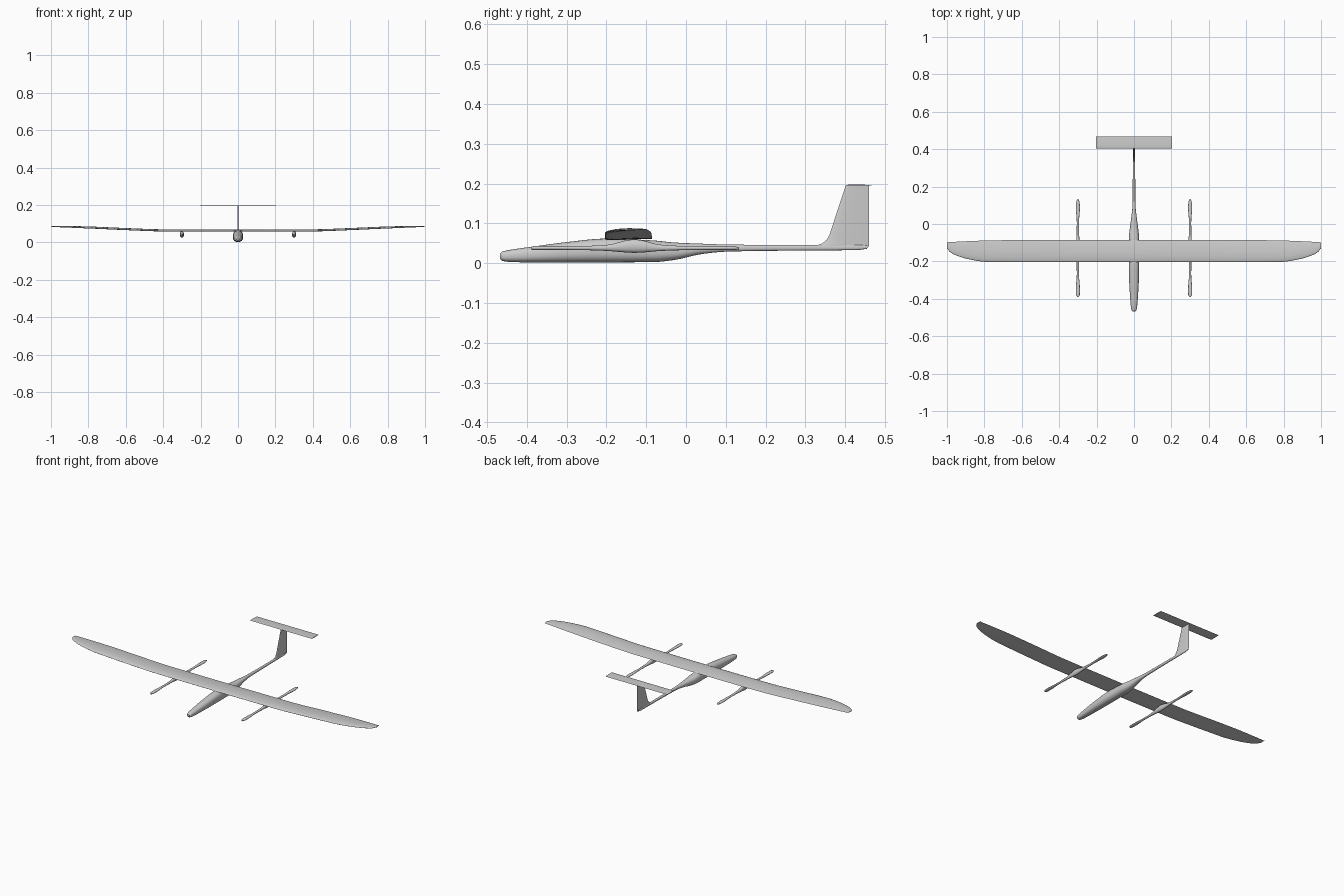
import bpy, math

cube = bpy.data.objects.get("Cube")
if cube:
    bpy.data.objects.remove(cube, do_unlink=True)

grey = bpy.data.materials.new("light_grey")
grey.use_nodes = True
COLOUR = (0.6, 0.6, 0.6, 1)
grey.diffuse_color = COLOUR
grey.node_tree.nodes["Principled BSDF"].inputs["Base Color"].default_value = COLOUR


def loft(name, rings):
    """Skin equal-length closed rings and cap both ends."""
    n = len(rings[0])
    verts = [p for ring in rings for p in ring]
    faces = [(r * n + i, r * n + (i + 1) % n, (r + 1) * n + (i + 1) % n, (r + 1) * n + i)
             for r in range(len(rings) - 1) for i in range(n)]
    faces += [tuple(range(n))[::-1], tuple(range(len(verts) - n, len(verts)))]
    mesh = bpy.data.meshes.new(name)
    mesh.from_pydata(verts, [], faces)
    mesh.materials.append(grey)
    obj = bpy.data.objects.new(name, mesh)
    bpy.context.collection.objects.link(obj)
    bpy.ops.object.select_all(action='DESELECT')
    obj.select_set(True)
    bpy.context.view_layer.objects.active = obj
    bpy.ops.object.mode_set(mode='EDIT')
    bpy.ops.mesh.select_all(action='SELECT')
    bpy.ops.mesh.normals_make_consistent(inside=False)
    bpy.ops.object.mode_set(mode='OBJECT')
    bpy.ops.object.shade_smooth_by_angle(angle=math.radians(40))
    return obj


def refine(rows, steps=4):
    """Smooth a table of stations with eased cubic slopes."""
    def slope(i, k):
        if i in (0, len(rows) - 1):
            return 0 if k else 1
        a, b, c = rows[i - 1], rows[i], rows[i + 1]
        left, right = (b[k] - a[k]) / (b[0] - a[0]), (c[k] - b[k]) / (c[0] - b[0])
        return 2 * left * right / (left + right) if left * right > 0 else 0
    out = []
    for i in range(len(rows) - 1):
        a, b = rows[i], rows[i + 1]
        h = b[0] - a[0]
        for s in range(steps):
            t = s / steps
            u = t * t * (3 - 2 * t)
            out.append([a[0] + h * t] + [
                a[k] + (b[k] - a[k]) * u
                + h * (t * (1 - t) ** 2 * slope(i, k) - t * t * (1 - t) * slope(i + 1, k))
                for k in range(1, len(a))])
    return out + [list(rows[-1])]


def body(name, rows, x=0, power=2.4, sides=28):
    """Rounded body along y from rows of y, half width, bottom, top."""
    def bend(v):
        return math.copysign(abs(v) ** (2 / power), v)
    rings = []
    for y, w, low, high in refine(rows):
        ring = []
        for i in range(sides):
            a = math.tau * i / sides
            ring.append((x + w * bend(math.cos(a)), y,
                         (low + high) / 2 + (high - low) / 2 * bend(math.sin(a))))
        rings.append(ring)
    return loft(name, rings)


def airfoil(lead, trail, thick, camber=0.0, n=12):
    """Closed section as (y, offset) pairs, thickness relative to chord."""
    chord = trail - lead
    pts = []
    for i in range(2 * n):
        c = (1 + math.cos(math.pi * i / n)) / 2
        half = 5 * thick * (0.2969 * c ** 0.5 - 0.126 * c - 0.3516 * c ** 2
                            + 0.2843 * c ** 3 - 0.1015 * c ** 4)
        side = 1 if i <= n else -1
        pts.append((lead + chord * c, chord * (side * half + 4 * camber * c * (1 - c))))
    return pts


# Fuselage pod tapering into the tail boom
body("fuselage", [
    (-0.468, 0.008, 0.012, 0.024), (-0.462, 0.013, 0.006, 0.029),
    (-0.44, 0.017, 0.003, 0.034), (-0.39, 0.021, 0.002, 0.041),
    (-0.3, 0.026, 0.002, 0.053), (-0.2, 0.028, 0.002, 0.062),
    (-0.08, 0.028, 0.003, 0.057), (-0.03, 0.023, 0.008, 0.052),
    (0.04, 0.014, 0.023, 0.049), (0.1, 0.008, 0.029, 0.047),
    (0.2, 0.007, 0.031, 0.046), (0.43, 0.005, 0.033, 0.046),
    (0.455, 0.003, 0.036, 0.045)])

# Lift booms under the wing, with a bulge at the middle and both ends
for side, x in (("left", 0.3), ("right", -0.3)):
    body(side + "_boom", [
        (-0.39, 0.004, 0.034, 0.041), (-0.38, 0.010, 0.033, 0.043),
        (-0.35, 0.011, 0.033, 0.043), (-0.27, 0.006, 0.033, 0.043),
        (-0.2, 0.007, 0.031, 0.046), (-0.13, 0.011, 0.026, 0.060),
        (-0.06, 0.007, 0.031, 0.046), (0.01, 0.006, 0.033, 0.043),
        (0.09, 0.011, 0.033, 0.043), (0.12, 0.008, 0.033, 0.043),
        (0.133, 0.003, 0.035, 0.040)], x, 2.2, 16)

# Wing: rows of span, leading edge, trailing edge, height
half = refine([
    (0, -0.204, -0.086, 0.061), (0.4, -0.204, -0.086, 0.062),
    (0.6, -0.204, -0.086, 0.069), (0.78, -0.203, -0.088, 0.077),
    (0.89, -0.187, -0.092, 0.081), (0.95, -0.168, -0.095, 0.083),
    (0.985, -0.149, -0.097, 0.084), (1.0, -0.132, -0.098, 0.085)])
stations = [[-r[0]] + r[1:] for r in half[:0:-1]] + half
loft("wing", [[(x, y, z + d) for y, d in airfoil(lead, trail, 0.09, 0.025)]
              for x, lead, trail, z in stations])

# Fin with a filleted root
loft("tail_fin", [[(d, y, z) for y, d in airfoil(lead, trail, 0.08)]
                  for z, lead, trail in (
                      (0.035, 0.325, 0.447), (0.039, 0.325, 0.457), (0.045, 0.33, 0.46),
                      (0.05, 0.343, 0.46), (0.058, 0.353, 0.46), (0.07, 0.36, 0.46),
                      (0.197, 0.402, 0.46))])

# Tailplane on top of the fin
loft("tailplane", [[(x, y, 0.196 + d) for y, d in airfoil(0.404, 0.468, 0.06)]
                   for x in (-0.203, 0, 0.203)])
